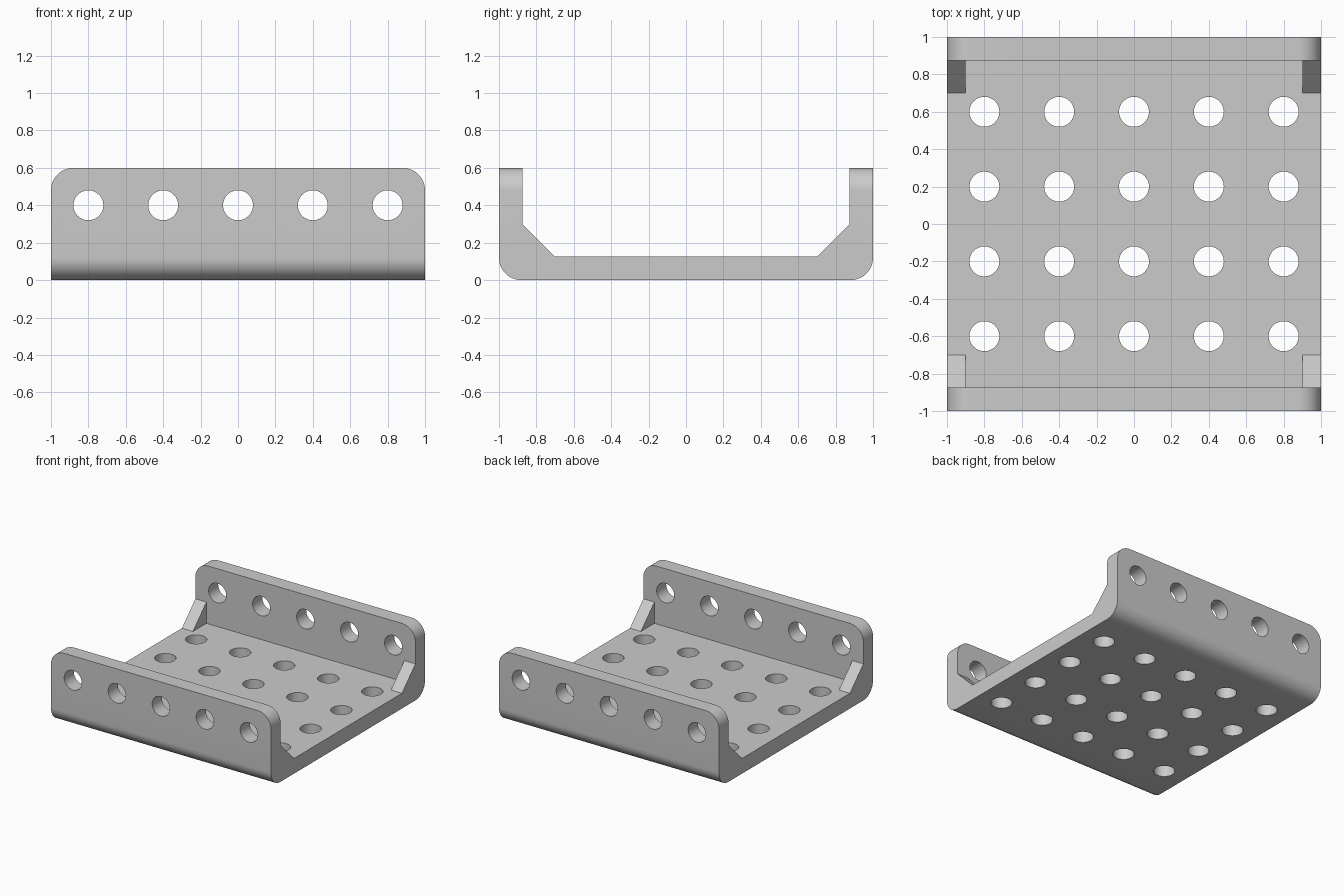
import bpy, bmesh, math

if "Cube" in bpy.data.objects:
    bpy.data.objects.remove(bpy.data.objects["Cube"])

R = 0.12      # outer corner radius
T = 0.125     # wall and floor thickness
HOLE = 0.08   # hole radius

metal = bpy.data.materials.new("light grey metal")
metal.diffuse_color = (0.6, 0.6, 0.6, 1)
metal.use_nodes = True
metal.node_tree.nodes["Principled BSDF"].inputs["Base Color"].default_value = metal.diffuse_color


def arc(cx, cz, a0, a1, n=12):
    return [(cx + R * math.cos(math.radians(a0 + (a1 - a0) * i / n)),
             cz + R * math.sin(math.radians(a0 + (a1 - a0) * i / n))) for i in range(n + 1)]


def add_prism(bm, points, axis, lo, hi):
    """Extrude a closed profile along x (profile in y, z), y (x, z) or z (x, y)."""
    def place(p, t):
        return {"x": (t, p[0], p[1]), "y": (p[0], t, p[1]), "z": (p[0], p[1], t)}[axis]
    face = bm.faces.new([bm.verts.new(place(p, lo)) for p in points])
    new = bmesh.ops.extrude_face_region(bm, geom=[face])["geom"]
    verts = [v for v in new if isinstance(v, bmesh.types.BMVert)]
    for v, p in zip(verts, points):
        v.co["xyz".index(axis)] = hi


def circle(cx, cy, n=48):
    return [(cx + HOLE * math.cos(2 * math.pi * i / n),
             cy + HOLE * math.sin(2 * math.pi * i / n)) for i in range(n)]


def finish(name, bm):
    bmesh.ops.recalc_face_normals(bm, faces=bm.faces)
    mesh = bpy.data.meshes.new(name)
    bm.to_mesh(mesh)
    bm.free()
    mesh.materials.append(metal)
    ob = bpy.data.objects.new(name, mesh)
    bpy.context.collection.objects.link(ob)
    return ob


# U-shaped channel, overlong so the ends are trimmed cleanly
bm = bmesh.new()
add_prism(bm, arc(-1 + R, R, 180, 270) + arc(1 - R, R, 270, 360)
          + [(1, 0.6), (1 - T, 0.6), (1 - T, T), (T - 1, T), (T - 1, 0.6), (-1, 0.6)],
          "x", -1.2, 1.2)
channel = finish("channel_bracket", bm)

# Four corner gussets, embedded in floor and walls
bm = bmesh.new()
for sx in (-1, 1):
    for sy in (-1, 1):
        profile = [(0.70, T), (0.76, 0.06), (0.94, 0.06), (0.94, 0.3), (1 - T, 0.3)]
        add_prism(bm, [(sy * y, z) for y, z in profile], "x", sx * 0.9, sx * 1.2)
gussets = finish("gussets", bm)

# Trim shape that rounds the upper corners of both walls
bm = bmesh.new()
add_prism(bm, [(-1, -0.3), (1, -0.3)] + arc(1 - R, 0.6 - R, 0, 90)
          + arc(-1 + R, 0.6 - R, 90, 180), "y", -1.2, 1.2)
trim = finish("end_trim", bm)

# Hole cutters: floor grid and wall rows
bm = bmesh.new()
for i in range(5):
    x = -0.8 + 0.4 * i
    for j in range(4):
        add_prism(bm, circle(x, -0.6 + 0.4 * j), "z", -0.1, 0.2)
    for s in (-1, 1):
        add_prism(bm, circle(x, 0.4), "y", s * 0.8, s * 1.1)
holes = finish("hole_cutters", bm)

# Combine, then remove the helpers
bpy.context.view_layer.objects.active = channel
channel.select_set(True)
for tool, op in ((gussets, "UNION"), (trim, "INTERSECT"), (holes, "DIFFERENCE")):
    tool.hide_render = True
    mod = channel.modifiers.new(tool.name, "BOOLEAN")
    mod.object, mod.operation, mod.solver = tool, op, "EXACT"
    bpy.ops.object.modifier_apply(modifier=mod.name)
    bpy.data.objects.remove(tool)

bpy.ops.object.shade_smooth_by_angle(angle=math.radians(30))
